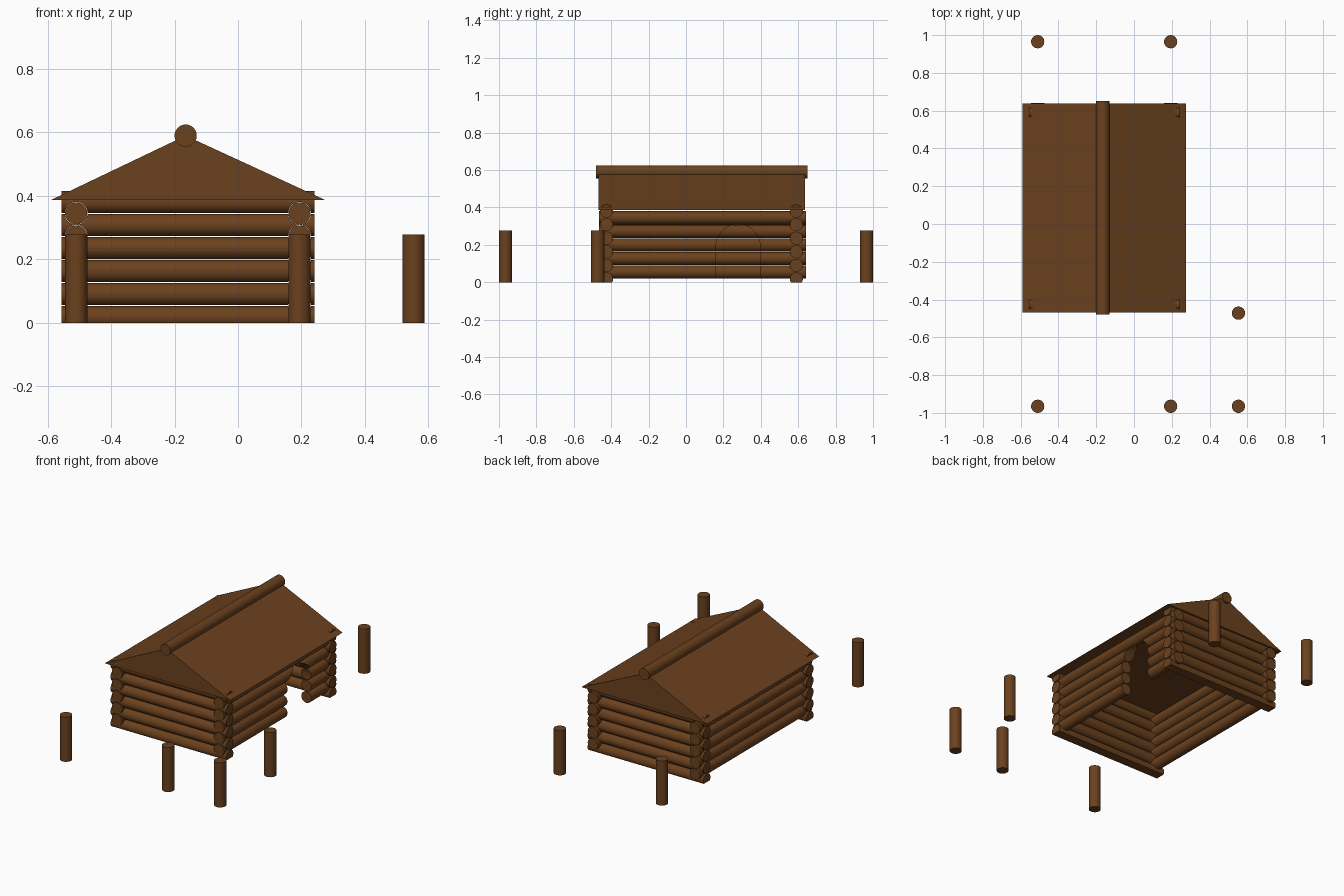
import bpy, bmesh, math
from mathutils import Matrix, Vector

if "Cube" in bpy.data.objects:
    bpy.data.objects.remove(bpy.data.objects["Cube"])

R = 0.035                      # log radius
PITCH = 0.0725                 # vertical log spacing
XL, XR = -0.51, 0.194          # side wall centre lines
YF, YB = -0.425, 0.59          # front and back wall centre lines

wood = bpy.data.materials.new("wood")
wood.diffuse_color = (0.147, 0.053, 0.013, 1)
wood.use_nodes = True
wood.node_tree.nodes["Principled BSDF"].inputs["Base Color"].default_value = wood.diffuse_color


def finish(bm, name):
    bmesh.ops.recalc_face_normals(bm, faces=bm.faces)
    me = bpy.data.meshes.new(name)
    bm.to_mesh(me)
    bm.free()
    ob = bpy.data.objects.new(name, me)
    bpy.context.collection.objects.link(ob)
    me.materials.append(wood)
    return ob


def smooth(ob):
    bpy.ops.object.select_all(action='DESELECT')
    ob.select_set(True)
    bpy.context.view_layer.objects.active = ob
    bpy.ops.object.shade_smooth_by_angle(angle=math.radians(35))


def add_log(bm, a, b, r=R):
    a, b = Vector(a), Vector(b)
    rot = (b - a).to_track_quat('Z', 'Y').to_matrix().to_4x4()
    bmesh.ops.create_cone(bm, cap_ends=True, segments=32, radius1=r, radius2=r,
                          depth=(b - a).length,
                          matrix=Matrix.Translation((a + b) / 2) @ rot)


def prism(name, profile, axis, length):
    bm = bmesh.new()
    face = bm.faces.new([bm.verts.new(p) for p in profile])
    ext = bmesh.ops.extrude_face_region(bm, geom=[face])
    vs = [g for g in ext['geom'] if isinstance(g, bmesh.types.BMVert)]
    bmesh.ops.translate(bm, verts=vs, vec=Vector(axis) * length)
    return finish(bm, name)


def cut(ob, cutter):
    m = ob.modifiers.new("cut", 'BOOLEAN')
    m.operation, m.solver, m.object = 'DIFFERENCE', 'EXACT', cutter
    cutter.hide_render = True
    cutter.hide_set(True)


side_z = [0.055 + i * PITCH for i in range(5)]
end_z = [0.018 + i * PITCH for i in range(6)]


def side_logs(name, xs, y0, y1, r):
    bm = bmesh.new()
    for x in xs:
        for z in side_z:
            add_log(bm, (x, y0, z), (x, y1, z), r)
    return finish(bm, name)


# side walls
left_wall = side_logs("left_wall", [XL], -0.464, 0.641, R)
right_wall = side_logs("right_wall", [XR], -0.464, 0.641, R)

# arched doorway in the right wall
door_y, door_r, spring = 0.278, 0.118, 0.192
arch = [(0.1, door_y + door_r * math.cos(t), spring + door_r * math.sin(t))
        for t in [math.pi * i / 20 for i in range(21)]]
arch += [(0.1, door_y - door_r, -0.1), (0.1, door_y + door_r, -0.1)]
door_cutter = prism("door_cutter", arch, (1, 0, 0), 0.2)
cut(right_wall, door_cutter)

# front and back walls: lowest log flattened on the ground, notched for side logs
notch_cutter = side_logs("notch_cutter", [XL, XR], -0.6, 0.75, 0.036)
end_walls = []
for name, y in (("front_wall", YF), ("back_wall", YB)):
    bm = bmesh.new()
    for z in end_z:
        add_log(bm, (-0.557, y, z), (0.241, y, z))
    res = bmesh.ops.bisect_plane(bm, geom=bm.verts[:] + bm.edges[:] + bm.faces[:],
                                 plane_co=(0, 0, 0), plane_no=(0, 0, 1), clear_inner=True)
    rim = [g for g in res['geom_cut'] if isinstance(g, bmesh.types.BMEdge)]
    bmesh.ops.holes_fill(bm, edges=rim)
    wall = finish(bm, name)
    cut(wall, notch_cutter)
    end_walls.append(wall)

# roof
prism("roof", [(-0.59, -0.469, 0.387), (0.275, -0.469, 0.387), (-0.165, -0.469, 0.59)],
      (0, 1, 0), 1.106)

# ridge log
bm = bmesh.new()
add_log(bm, (-0.165, -0.48, 0.59), (-0.165, 0.65, 0.59))
ridge = finish(bm, "ridge_log")

# standing posts
posts = []
for x, y in ((XL, 0.965), (XR, 0.965), (XL, -0.965), (XR, -0.965),
             (0.553, -0.965), (0.553, -0.472)):
    bm = bmesh.new()
    add_log(bm, (x, y, 0), (x, y, 0.278))
    posts.append(finish(bm, "post"))

for ob in [left_wall, right_wall, ridge] + end_walls + posts:
    smooth(ob)
